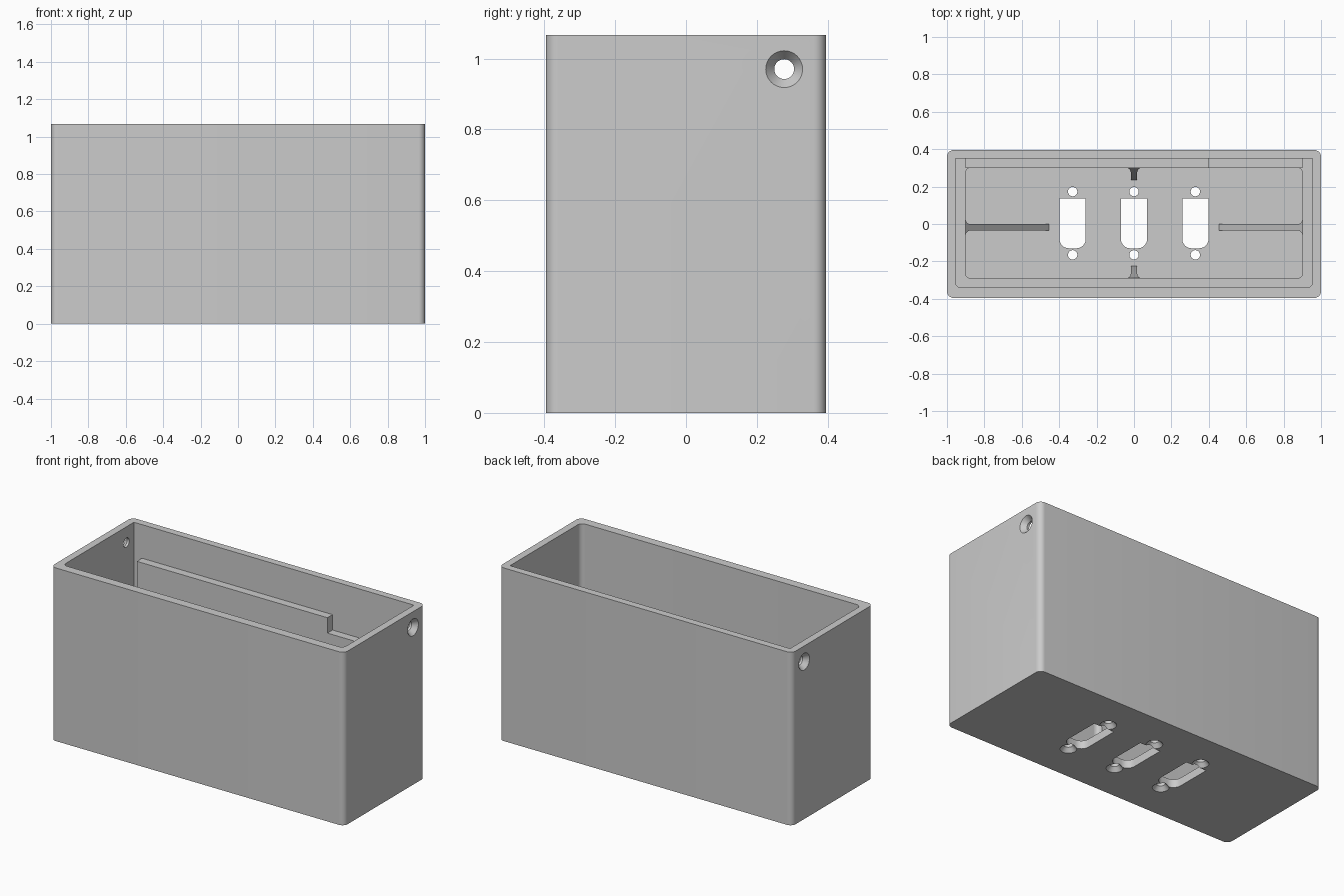
import bpy, bmesh, math
from mathutils import Matrix, Vector

cube = bpy.data.objects.get("Cube")
if cube:
    bpy.data.objects.remove(cube)

grey = bpy.data.materials.new("light_grey")
grey.use_nodes = True
GREY = (0.6, 0.6, 0.6, 1)
grey.diffuse_color = GREY
grey.node_tree.nodes["Principled BSDF"].inputs["Base Color"].default_value = GREY

HEIGHT, FLOOR, LEDGE = 1.067, 0.05, 0.6
BACK, FRONT, SIDE = 0.30, -0.29, 0.90      # walls of the lower cavity


def finish(name, bm):
    bmesh.ops.recalc_face_normals(bm, faces=bm.faces)
    me = bpy.data.meshes.new(name)
    bm.to_mesh(me)
    bm.free()
    me.materials.append(grey)
    ob = bpy.data.objects.new(name, me)
    bpy.context.collection.objects.link(ob)
    return ob


def prism(name, outline, bottom, top):
    """Upright prism; top is a height or a function of x, y."""
    height = top if callable(top) else (lambda x, y: top)
    bm = bmesh.new()
    low = [bm.verts.new((x, y, bottom)) for x, y in outline]
    high = [bm.verts.new((x, y, height(x, y))) for x, y in outline]
    bm.faces.new(low)
    bm.faces.new(high)
    n = len(low)
    for i in range(n):
        j = (i + 1) % n
        bm.faces.new((low[i], low[j], high[j], high[i]))
    return finish(name, bm)


def rounded(x0, x1, y0, y1, front_r, back_r, steps=8):
    """Rectangle outline with separate front and back corner radii."""
    pts = []
    corners = ((x1, y1, back_r), (x0, y1, back_r), (x0, y0, front_r), (x1, y0, front_r))
    for k, (x, y, r) in enumerate(corners):
        if r == 0:
            pts.append((x, y))
            continue
        cx = x - r if x == x1 else x + r
        cy = y - r if y == y1 else y + r
        for s in range(steps + 1):
            a = (k + s / steps) * math.pi / 2
            pts.append((cx + r * math.cos(a), cy + r * math.sin(a)))
    return pts


def cone(center, axis, r_start, r_end, depth):
    """Round cutter running from center along axis."""
    bm = bmesh.new()
    axis = Vector(axis)
    turn = axis.to_track_quat('Z', 'Y').to_matrix().to_4x4()
    middle = Vector(center) + axis * depth / 2
    bmesh.ops.create_cone(bm, cap_ends=True, segments=32, radius1=r_start, radius2=r_end,
                          depth=depth, matrix=Matrix.Translation(middle) @ turn)
    return finish("cutter", bm)


def cut(ob, cutter):
    mod = ob.modifiers.new("cut", 'BOOLEAN')
    mod.operation, mod.solver, mod.object = 'DIFFERENCE', 'EXACT', cutter
    bpy.context.view_layer.objects.active = ob
    bpy.ops.object.modifier_apply(modifier=mod.name)
    bpy.data.objects.remove(cutter)


def countersunk_hole(ob, center, axis, r_out, r_in, sink):
    """Screw hole with a conical seat, entering from center along axis."""
    start = Vector(center) - Vector(axis) * 0.01
    slope = (r_out - r_in) / sink * 0.01
    cut(ob, cone(start, axis, r_out + slope, r_in, sink + 0.01))
    cut(ob, cone(start, axis, r_in, r_in, 0.1))


# Shell with a wide upper cavity and a narrower lower one
shell = prism("box_shell", rounded(-1, 1, -0.395, 0.395, 0.035, 0.035), 0, HEIGHT)
cut(shell, prism("cutter", rounded(-0.955, 0.955, -0.34, 0.35, 0.03, 0), LEDGE, HEIGHT + 0.1))
cut(shell, prism("cutter", rounded(-SIDE, SIDE, FRONT, BACK, 0.025, 0.025), FLOOR, LEDGE + 0.1))

# Connector openings and their screw holes in the floor
for x in (-0.328, 0, 0.328):
    cut(shell, prism("cutter", rounded(x - 0.07, x + 0.07, -0.13, 0.137, 0.05, 0), -0.1, 0.2))
    for y in (-0.165, 0.173):
        countersunk_hole(shell, (x, y, 0), (0, 0, 1), 0.046, 0.025, 0.025)

# Lid screw holes in both ends
for s in (-1, 1):
    countersunk_hole(shell, (s, 0.277, 0.97), (-s, 0, 0), 0.052, 0.028, 0.03)

# Stepped rail on the back wall
prism("back_rail_high", rounded(-SIDE, 0.4, BACK, 0.352, 0, 0), LEDGE, 0.86)
prism("back_rail_low", rounded(0.4, SIDE, BACK, 0.352, 0, 0), LEDGE, 0.765)


def gusset(name, origin, direction, length, fillet):
    """Sloping rib standing on the floor, flared where it meets the wall."""
    half = 0.017
    d = Vector(direction)
    side = Vector((-d.y, d.x))
    o = Vector(origin)
    edge = []
    for s in range(7):
        a = s / 6 * math.pi / 2
        edge.append((fillet * (1 - math.cos(a)), half + fillet * (1 - math.sin(a))))
    edge.append((length, half))
    plan = edge + [(u, -v) for u, v in reversed(edge)]
    outline = [o + d * u + side * v for u, v in plan]

    def top(x, y):
        along = (Vector((x, y)) - o).dot(d)
        return LEDGE - (LEDGE - FLOOR - 0.01) * along / length
    return prism(name, [tuple(p) for p in outline], FLOOR - 0.01, top)


# Ribs on the four inner walls
gusset("left_rib", (SIDE, -0.018), (-1, 0), 0.445, 0.025)
gusset("right_rib", (-SIDE, -0.018), (1, 0), 0.445, 0.025)
gusset("front_rib", (0, FRONT), (0, 1), 0.065, 0.025)
gusset("back_rib", (0, BACK), (0, -1), 0.065, 0.025)

# Smooth the rounded corners and keep the other edges sharp
for ob in bpy.context.collection.objects:
    if ob.type == 'MESH' and grey.name in ob.data.materials:
        bpy.ops.object.select_all(action='DESELECT')
        ob.select_set(True)
        bpy.context.view_layer.objects.active = ob
        bpy.ops.object.shade_smooth_by_angle(angle=math.radians(30))
